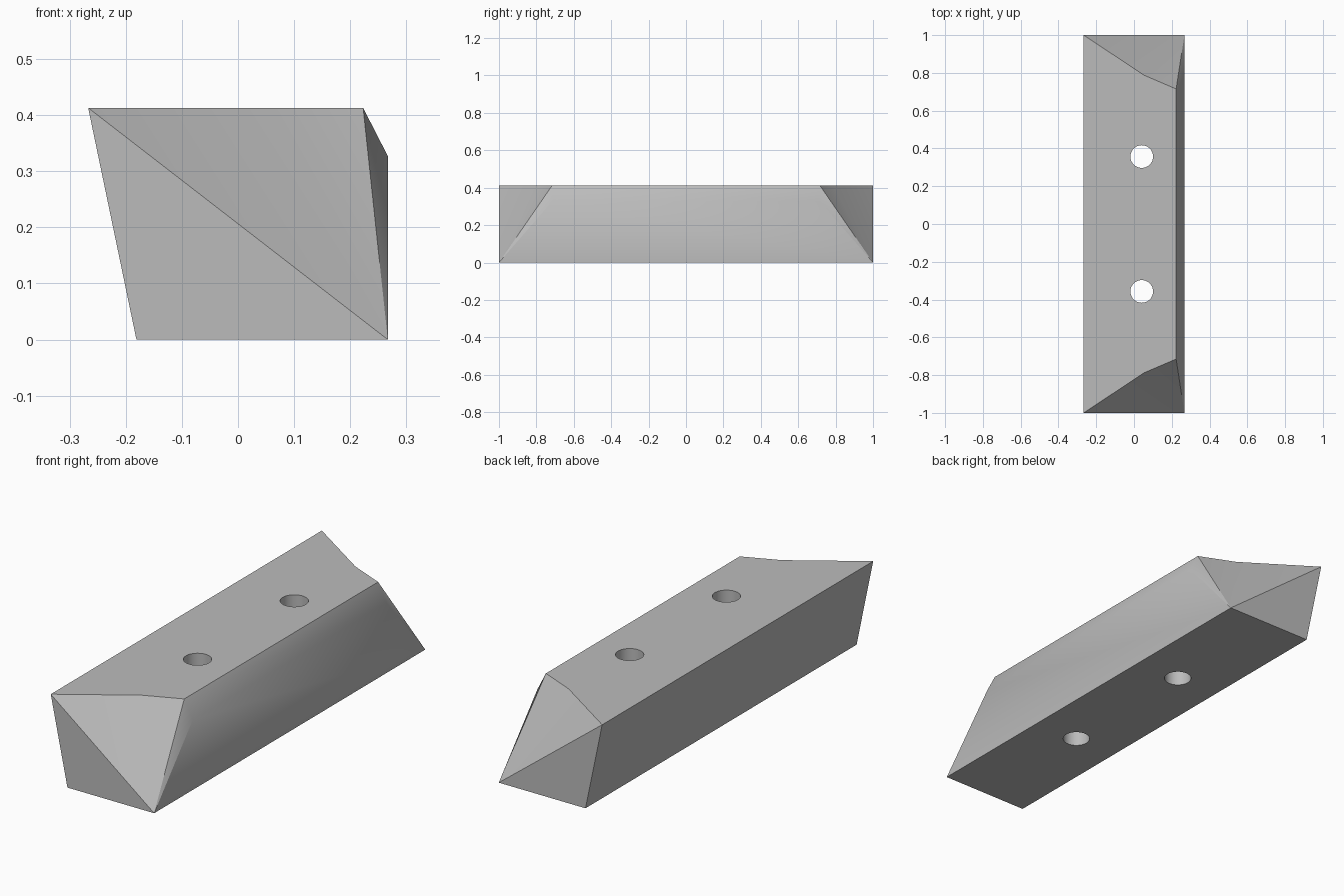
import bpy
import bmesh
from math import radians

if "Cube" in bpy.data.objects:
    bpy.data.objects.remove(bpy.data.objects["Cube"], do_unlink=True)

grey = bpy.data.materials.new("plain_grey")
grey.use_nodes = True
grey.diffuse_color = (0.5, 0.5, 0.5, 1)
grey.node_tree.nodes["Principled BSDF"].inputs["Base Color"].default_value = (0.5, 0.5, 0.5, 1)

# Corners of the front end; the back end mirrors them
TOP = 0.413
corners = {
    "foot_left": (0.267, -1, 0),
    "foot_right": (-0.181, -1, 0),
    "tip": (-0.267, -1, TOP),
    "bend": (0.055, -0.787, TOP),
    "crest": (0.223, -0.715, TOP),
    "shoulder": (0.267, -0.715, 0.327),
}
end_faces = [
    ("foot_right", "foot_left", "tip"),
    ("tip", "foot_left", "bend"),
    ("bend", "foot_left", "crest"),
    ("crest", "foot_left", "shoulder"),
]

bm = bmesh.new()
front = {n: bm.verts.new(p) for n, p in corners.items()}
back = {n: bm.verts.new((x, -y, z)) for n, (x, y, z) in corners.items()}
for names in end_faces:
    bm.faces.new([front[n] for n in names])
    bm.faces.new([back[n] for n in reversed(names)])

# Long sides joining the two ends
for a, b in [("foot_left", "foot_right"), ("foot_right", "tip"),
             ("crest", "shoulder"), ("shoulder", "foot_left")]:
    bm.faces.new([front[a], front[b], back[b], back[a]])
rim = ("tip", "bend", "crest")
bm.faces.new([front[n] for n in rim] + [back[n] for n in reversed(rim)])
bmesh.ops.recalc_face_normals(bm, faces=bm.faces)

mesh = bpy.data.meshes.new("wedge_block")
bm.to_mesh(mesh)
bm.free()
block = bpy.data.objects.new("wedge_block", mesh)
bpy.context.collection.objects.link(block)
mesh.materials.append(grey)

# Two through holes
for name, y in (("front_hole_cutter", -0.357), ("back_hole_cutter", 0.357)):
    bpy.ops.mesh.primitive_cylinder_add(vertices=48, radius=0.06, depth=1,
                                        location=(0.041, y, TOP / 2))
    cutter = bpy.context.object
    cutter.name = name
    cutter.data.materials.append(grey)
    cut = block.modifiers.new(name, "BOOLEAN")
    cut.operation = "DIFFERENCE"
    cut.solver = "EXACT"
    cut.object = cutter
    bpy.ops.object.select_all(action="DESELECT")
    block.select_set(True)
    bpy.context.view_layer.objects.active = block
    bpy.ops.object.modifier_apply(modifier=name)
    bpy.data.objects.remove(cutter, do_unlink=True)

# Soft shading across the shallow creases
bpy.ops.object.shade_smooth_by_angle(angle=radians(30))
